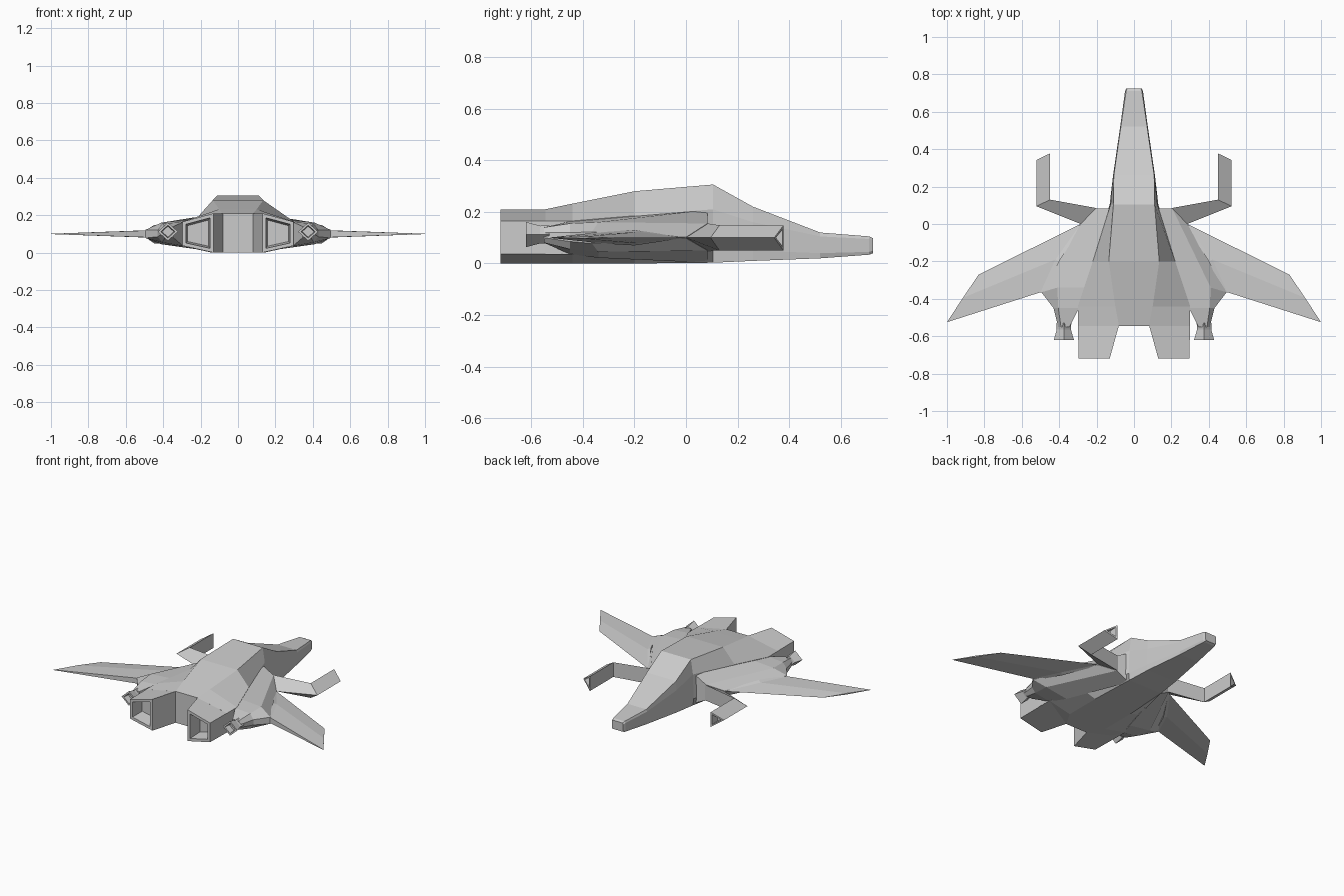
import bpy, bmesh
from mathutils import Vector


def loft(name, rings, mirror=True):
    """Skin a list of equal-length rings, cap both ends, mirror over x if asked."""
    bm = bmesh.new()
    loops = [[bm.verts.new(p) for p in r] for r in rings]
    n = len(loops[0])
    for a, b in zip(loops, loops[1:]):
        for i in range(n):
            j = (i + 1) % n
            bm.faces.new((a[i], a[j], b[j], b[i]))
    bm.faces.new(loops[0])
    bm.faces.new(loops[-1])
    bmesh.ops.recalc_face_normals(bm, faces=bm.faces)
    me = bpy.data.meshes.new(name)
    bm.to_mesh(me)
    bm.free()
    ob = bpy.data.objects.new(name, me)
    bpy.context.collection.objects.link(ob)
    if mirror:
        ob.modifiers.new("mirror", 'MIRROR').use_mirror_merge = False
    return ob


def hollow(rings, scale, depth):
    """Add an inset rim and a recessed end to the last ring."""
    last = [Vector(p) for p in rings[-1]]
    c = sum(last, Vector()) / len(last)
    rim = [c + (p - c) * scale for p in last]
    floor = [c + (p - c) * scale * 0.85 + Vector((0, depth, 0)) for p in last]
    return rings + [rim, floor]


# Fuselage: half sections as top, shoulder, chine, keel (x, z) at each y
stations = [
    (0.725, (.036, .098), (.042, .09), (.042, .05), (.036, .04)),
    (0.71, (.042, .105), (.048, .095), (.048, .045), (.042, .034)),
    (0.52, (.07, .12), (.074, .105), (.074, .04), (.07, .02)),
    (0.26, (.108, .22), (.112, .16), (.112, .05), (.11, .01)),
    (0.105, (.11, .306), (.125, .21), (.13, .05), (.125, .003)),
    (-0.20, (.135, .28), (.22, .185), (.215, .022), (.14, 0)),
    (-0.44, (.10, .232), (.30, .165), (.30, .035), (.14, 0)),
    (-0.545, (.08, .21), (.30, .165), (.30, .037), (.08, 0)),
]
loft("fuselage", [[(x, y, z) for x, z in h] + [(-x, y, z) for x, z in reversed(h)]
                  for y, *h in stations], mirror=False)

# Main engine blocks with recessed exhausts
engine = [
    [(.08, -.54, .21), (.30, -.44, .165), (.30, -.44, .035), (.08, -.54, 0)],
    [(.13, -.72, .21), (.297, -.72, .165), (.297, -.72, .037), (.13, -.72, 0)],
]
loft("main_engine", hollow(engine, .78, .09))

# Side bodies blending fuselage into the wing roots
side = [
    [(.11, .083, .208), (.205, .083, .155), (.285, 0, .102),
     (.285, 0, .098), (.205, .083, .05), (.11, .083, .003)],
    [(.25, -.34, .172), (.41, -.34, .16), (.495, -.365, .122),
     (.495, -.365, .078), (.41, -.34, .045), (.25, -.34, .022)],
    [(.295, -.45, .163), (.405, -.45, .155), (.43, -.45, .12),
     (.43, -.45, .085), (.405, -.45, .055), (.295, -.45, .036)],
    [(.345, -.55, .14), (.39, -.55, .14), (.405, -.55, .12),
     (.405, -.55, .1), (.39, -.55, .08), (.345, -.55, .08)],
]
loft("side_body", side)


# Small diamond nozzles
def diamond(y, r):
    return [(.375 + r * a, y, .112 + r * .9 * b)
            for a, b in ((1, 0), (0, 1), (-1, 0), (0, -1))]


loft("small_nozzle", hollow([diamond(-.53, .04), diamond(-.565, .038),
                             diamond(-.62, .054)], .7, .04))

# Swept wings: thick root, cranked tip
wing = [
    [(.27, .005, .1), (.40, -.2, .13), (.48, -.37, .12),
     (.48, -.37, .08), (.40, -.2, .07)],
    [(.285, 0, .1), (.42, -.19, .122), (.50, -.365, .118),
     (.50, -.365, .082), (.42, -.19, .078)],
    [(.83, -.27, .1), (.915, -.395, .104), (1, -.525, .101),
     (1, -.525, .099), (.915, -.395, .096)],
]
loft("wing", wing)

# Bent forward prongs of triangular section with open tips
prong = [
    [(.20, .085, .155), (.285, 0, .1), (.20, .085, .05)],
    [(.448, .13, .148), (.522, .095, .1), (.448, .13, .05)],
    [(.448, .378, .148), (.522, .342, .1), (.448, .378, .05)],
]
loft("forward_prong", hollow(prong, .7, -.05))
